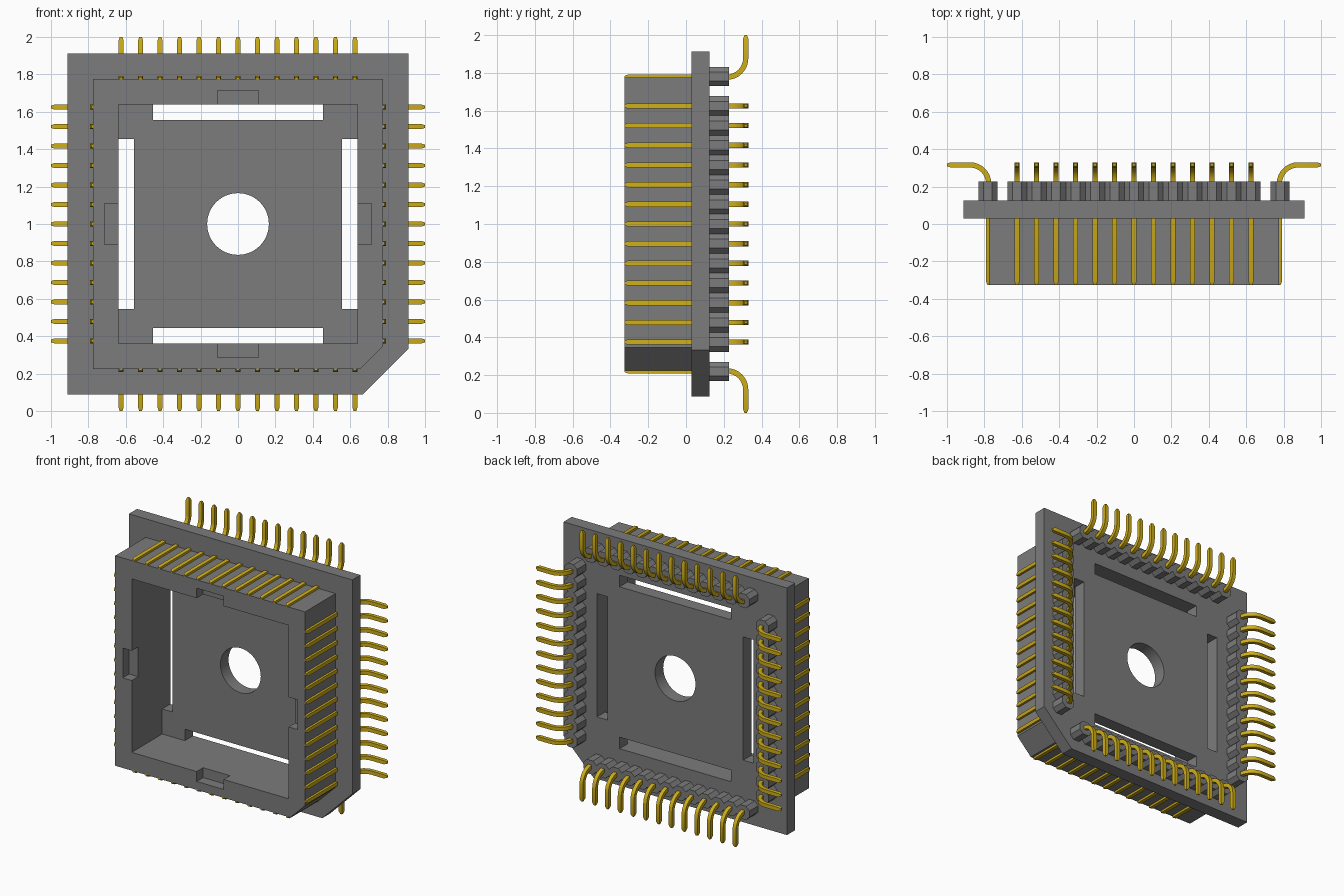
import bpy, bmesh, math
from mathutils import Vector

cube = bpy.data.objects.get("Cube")
if cube:
    bpy.data.objects.remove(cube, do_unlink=True)

CZ = 1.0                                   # height of the centre
PITCH, COUNT = 0.1042, 13                  # contact spacing
TURNS = [k * math.pi / 2 for k in range(4)]
OFFSETS = [(i - (COUNT - 1) / 2) * PITCH for i in range(COUNT)]
SIDES = ["left", "top", "right", "bottom"]


def material(name, rgb):
    m = bpy.data.materials.new(name)
    m.use_nodes = True
    m.diffuse_color = (*rgb, 1)
    b = m.node_tree.nodes["Principled BSDF"]
    b.inputs["Base Color"].default_value = (*rgb, 1)
    b.inputs["Roughness"].default_value = 0.5
    return m


GREY = material("grey plastic", (0.2, 0.2, 0.2))
GOLD = material("gold metal", (0.62, 0.42, 0.01))


def place(u, t, y, turn):
    """Outward distance u and sideways t, turned about the y axis."""
    c, s = math.cos(turn), math.sin(turn)
    return Vector((u * c - t * s, y, CZ + u * s + t * c))


def finish(bm, name, mat):
    bmesh.ops.recalc_face_normals(bm, faces=bm.faces[:])
    me = bpy.data.meshes.new(name)
    bm.to_mesh(me)
    bm.free()
    me.materials.append(mat)
    ob = bpy.data.objects.new(name, me)
    bpy.context.collection.objects.link(ob)
    return ob


def prism(bm, outline, y0, y1, turn=0.0):
    """Extrude a (u, t) outline from y0 to y1."""
    a = [bm.verts.new(place(u, t, y0, turn)) for u, t in outline]
    b = [bm.verts.new(place(u, t, y1, turn)) for u, t in outline]
    n = len(a)
    bm.faces.new(a)
    bm.faces.new(b[::-1])
    for i in range(n):
        bm.faces.new((a[i], b[i], b[(i + 1) % n], a[(i + 1) % n]))


def rect(u0, u1, t):
    return [(u0, -t), (u1, -t), (u1, t), (u0, t)]


def cut_square(h, c):
    """Square outline with the lower left-hand corner cut off."""
    return [(-h, -h), (h - c, -h), (h, -h + c), (h, h), (-h, h)]


def cut(target, shapes):
    """Subtract prisms given as (outline, y0, y1, turn)."""
    bm = bmesh.new()
    for s in shapes:
        prism(bm, *s)
    cutter = finish(bm, "cutter", GREY)
    cutter.hide_render = True
    mod = target.modifiers.new("cut", "BOOLEAN")
    mod.operation = "DIFFERENCE"
    mod.solver = "EXACT"
    mod.object = cutter
    bpy.context.view_layer.objects.active = target
    bpy.ops.object.modifier_apply(modifier=mod.name)
    bpy.data.objects.remove(cutter, do_unlink=True)


def smooth(ob):
    bpy.ops.object.select_all(action="DESELECT")
    ob.select_set(True)
    bpy.context.view_layer.objects.active = ob
    bpy.ops.object.shade_smooth_by_angle(angle=math.radians(30))


# Base plate with four slots and a round hole
bm = bmesh.new()
prism(bm, cut_square(0.912, 0.245), 0.03, 0.125)
plate = finish(bm, "base_plate", GREY)
circle = [(0.165 * math.cos(i * math.pi / 24), 0.165 * math.sin(i * math.pi / 24))
          for i in range(48)]
cut(plate, [(rect(0.555, 0.64, 0.455), -0.1, 0.3, a) for a in TURNS]
    + [(circle, -0.1, 0.3, 0.0)])
smooth(plate)

# Front wall frame with an open cavity and a notch in each rim
bm = bmesh.new()
prism(bm, cut_square(0.775, 0.12), -0.325, 0.03)
frame = finish(bm, "wall_frame", GREY)
cut(frame, [(rect(-0.64, 0.64, 0.64), -0.5, 0.2, 0.0)])
cut(frame, [(rect(0.6, 0.713, 0.11), -0.5, -0.25, a) for a in TURNS])

# Rear contact holders: rows of eight-sided blocks joined side by side
IN, OUT, W, CH = 0.73, 0.832, PITCH / 2, 0.028
for side, turn in zip(SIDES, TURNS):
    outline = []
    for t in OFFSETS:
        outline += [(OUT - CH, t - W), (OUT, t - W + CH), (OUT, t + W - CH)]
    outline.append((OUT - CH, OFFSETS[-1] + W))
    for t in reversed(OFFSETS):
        outline += [(IN + CH, t + W), (IN, t + W - CH), (IN, t - W + CH)]
    outline.append((IN + CH, OFFSETS[0] - W))
    bm = bmesh.new()
    prism(bm, outline, 0.125, 0.228, turn)
    finish(bm, side + "_contact_holder", GREY)

# Contact pins: straight along the wall, bent outward behind the holders
U, R, YB, HALF = 0.777, 0.1, 0.216, 0.014
path = [(U, -0.325, 0.0, 0.5), (U, -0.308, 0.0, 1.0)]     # u, y, bend, scale
for i in range(9):
    a = i / 8 * math.pi / 2
    path.append((U + R * (1 - math.cos(a)), YB + R * math.sin(a), a, 1.0))
path += [(0.98, YB + R, math.pi / 2, 1.0), (1.0, YB + R, math.pi / 2, 0.5)]

for side, turn in zip(SIDES, TURNS):
    bm = bmesh.new()
    for t in OFFSETS:
        rings = []
        for u, y, a, s in path:
            h = HALF * s
            nu, ny = math.cos(a) * h, -math.sin(a) * h
            rings.append([bm.verts.new(place(u + k * nu, t + j * h, y + k * ny, turn))
                          for k, j in ((-1, -1), (1, -1), (1, 1), (-1, 1))])
        for p, q in zip(rings, rings[1:]):
            for i in range(4):
                bm.faces.new((p[i], p[(i + 1) % 4], q[(i + 1) % 4], q[i]))
        bm.faces.new(rings[0])
        bm.faces.new(rings[-1])
    smooth(finish(bm, side + "_pins", GOLD))
